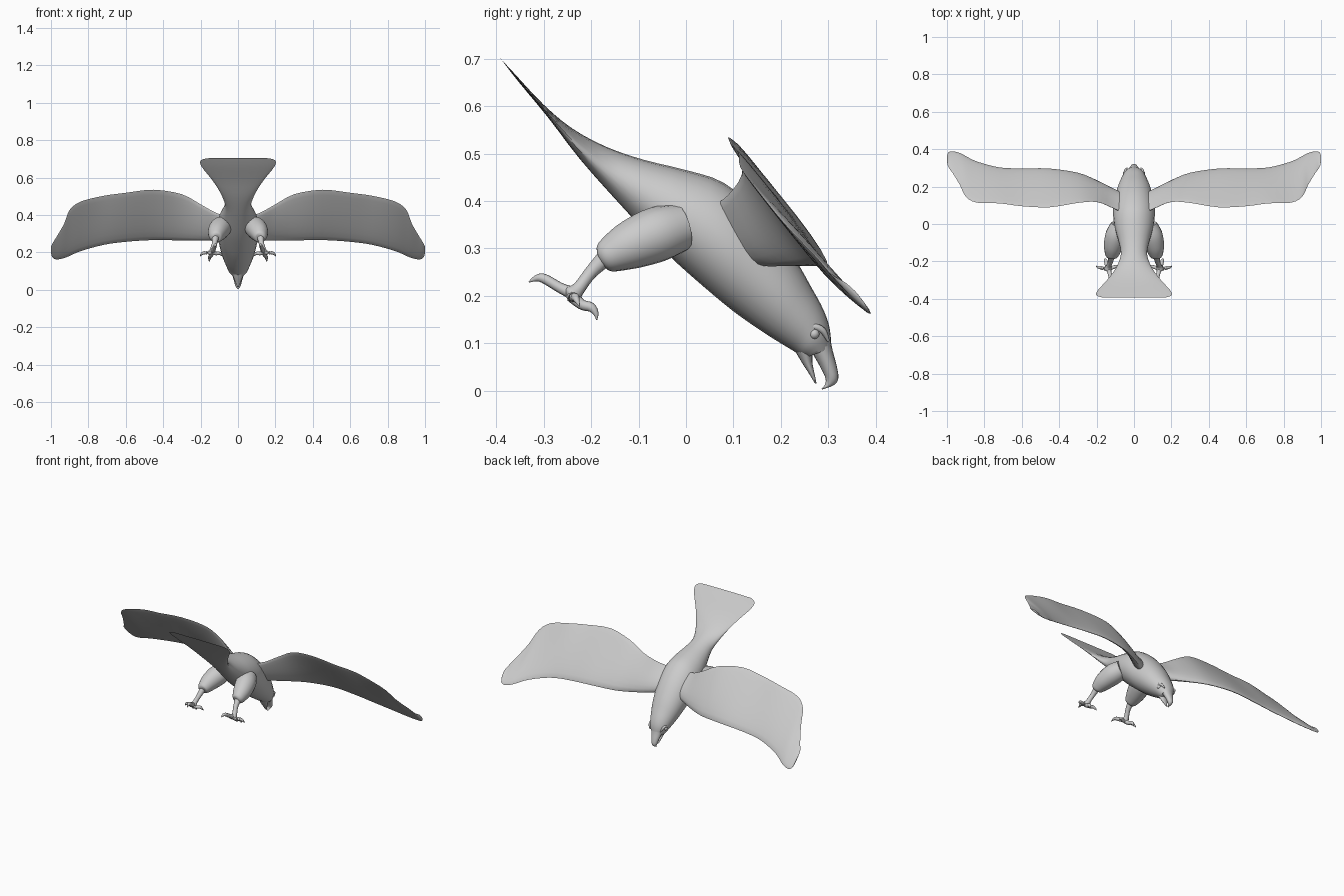
import bpy, bmesh, math
from mathutils import Vector

old = bpy.data.objects.get("Cube")
if old:
    bpy.data.objects.remove(old, do_unlink=True)

grey = bpy.data.materials.new("plain_grey")
grey.use_nodes = True
grey.diffuse_color = (0.6, 0.6, 0.6, 1)
grey.node_tree.nodes["Principled BSDF"].inputs["Base Color"].default_value = (0.6, 0.6, 0.6, 1)


def resample(rows, steps):
    """Smooth Catmull-Rom interpolation through rows of numbers."""
    out = []
    for i in range(len(rows) - 1):
        p = [rows[max(i - 1, 0)], rows[i], rows[i + 1], rows[min(i + 2, len(rows) - 1)]]
        for s in range(steps):
            t = s / steps
            out.append([b + t / 2 * (c - a + t * (2*a - 5*b + 4*c - d + t * (3*(b - c) + d - a)))
                        for a, b, c, d in zip(*p)])
    return out + [list(rows[-1])]


def loft(name, rings, side=1):
    """Skin closed rings into a capped, smooth shaded solid."""
    bm = bmesh.new()
    vs = [[bm.verts.new((p[0] * side, p[1], p[2])) for p in ring] for ring in rings]
    n = len(vs[0])
    for a, b in zip(vs, vs[1:]):
        for i in range(n):
            j = (i + 1) % n
            bm.faces.new((a[i], a[j], b[j], b[i]))
    bm.faces.new(vs[0])
    bm.faces.new(vs[-1])
    bmesh.ops.recalc_face_normals(bm, faces=bm.faces)
    me = bpy.data.meshes.new(name)
    bm.to_mesh(me)
    bm.free()
    me.materials.append(grey)
    ob = bpy.data.objects.new(name, me)
    bpy.context.collection.objects.link(ob)
    bpy.ops.object.select_all(action='DESELECT')
    ob.select_set(True)
    bpy.context.view_layer.objects.active = ob
    bpy.ops.object.shade_smooth_by_angle(angle=math.radians(50))
    return ob


def sections(rows, steps=3, n=24):
    """Elliptic rings from rows of top y, top z, bottom y, bottom z, half width."""
    rings = []
    for ty, tz, by, bz, w in resample(rows, steps):
        top, low = Vector((0, ty, tz)), Vector((0, by, bz))
        mid, half = (top + low) / 2, (top - low) / 2
        rings.append([mid + half * math.cos(a) + Vector((w * math.sin(a), 0, 0))
                      for a in (2 * math.pi * i / n for i in range(n))])
    return rings


def tube(name, rows, side, steps=4, n=10):
    """Tapering round limb through rows of x, y, z, radius."""
    pts = resample(rows, steps)
    rings = []
    for i, p in enumerate(pts):
        t = Vector(pts[min(i + 1, len(pts) - 1)][:3]) - Vector(pts[max(i - 1, 0)][:3])
        u = t.cross(Vector((1, 0.2, 0))).normalized()
        v = t.cross(u).normalized()
        rings.append([Vector(p[:3]) + p[3] * (u * math.cos(a) + v * math.sin(a))
                      for a in (2 * math.pi * k / n for k in range(n))])
    return loft(name, rings, side)


# Body from fanned tail to face
loft("body_and_tail", sections([
    (-.394, .704, -.391, .701, .17), (-.385, .694, -.38, .686, .20),
    (-.36, .667, -.352, .65, .195), (-.30, .603, -.29, .575, .14),
    (-.24, .553, -.225, .49, .095), (-.17, .515, -.15, .405, .07),
    (-.09, .487, -.08, .33, .085), (0, .465, -.02, .27, .105),
    (.08, .438, .06, .20, .112), (.16, .37, .11, .16, .103),
    (.225, .285, .165, .122, .088), (.263, .22, .20, .10, .073),
    (.29, .17, .225, .085, .06), (.303, .13, .24, .075, .05),
    (.306, .09, .252, .07, .034)]))

# Hooked upper beak and open lower beak
loft("upper_beak", sections([
    (.304, .11, .262, .09, .036), (.309, .085, .267, .078, .031),
    (.317, .055, .283, .05, .023), (.321, .028, .294, .026, .016),
    (.313, .013, .292, .012, .009), (.287, .003, .285, .004, .003)], n=16))
loft("lower_beak", sections([
    (.268, .09, .232, .08, .032), (.266, .063, .245, .058, .022),
    (.27, .04, .258, .038, .014), (.275, .016, .272, .015, .004)], n=16))

# Wing stations: x, leading y z, trailing y z, thickness
WING = [
    (.05, .165, .28, .07, .40, .07), (.12, .20, .272, .10, .42, .055),
    (.20, .24, .268, .127, .462, .042), (.30, .28, .268, .12, .515, .034),
    (.45, .302, .27, .095, .539, .028), (.60, .302, .26, .10, .522, .024),
    (.72, .307, .243, .115, .505, .022), (.84, .338, .21, .118, .475, .02),
    (.90, .367, .184, .15, .43, .018), (.93, .382, .172, .21, .355, .016),
    (.97, .391, .164, .275, .285, .012), (.992, .385, .175, .305, .25, .01),
    (1.0, .365, .20, .335, .23, .005)]

# Leg and claw paths: x, y, z, radius
THIGH = [(.075, -.01, .345, .05), (.095, -.06, .33, .058), (.11, -.115, .308, .052),
         (.117, -.155, .289, .04), (.12, -.174, .28, .03), (.12, -.18, .277, .015)]
SHANK = [(.12, -.165, .285, .02), (.125, -.20, .25, .014), (.135, -.225, .217, .014),
         (.138, -.24, .202, .02), (.138, -.247, .196, .01)]
TOES = {
    "hind_toe": [(.137, -.237, .205, .014), (.13, -.265, .217, .011),
                 (.122, -.30, .237, .01), (.118, -.318, .236, .006), (.116, -.331, .229, .001)],
    "middle_toe": [(.138, -.24, .20, .014), (.145, -.22, .182, .011),
                   (.15, -.20, .176, .01), (.153, -.19, .163, .006), (.154, -.188, .149, .001)],
    "outer_toe": [(.14, -.24, .20, .013), (.16, -.238, .197, .01),
                  (.182, -.233, .197, .009), (.195, -.23, .19, .006), (.202, -.224, .178, .001)],
    "inner_toe": [(.136, -.24, .20, .013), (.118, -.234, .194, .01),
                  (.10, -.228, .195, .009), (.09, -.224, .188, .006), (.082, -.218, .177, .001)],
}

for label, side in (("left", 1), ("right", -1)):
    # Wing with rounded leading edge
    rings = []
    for x, ly, lz, ty, tz, th in resample(WING, 3):
        lead, trail = Vector((x, ly, lz)), Vector((x, ty, tz))
        chord = trail - lead
        up = Vector((0, chord.z, -chord.y)).normalized()
        ring = []
        for k in range(20):
            a = 2 * math.pi * k / 20
            t = (1 - math.cos(a)) / 2
            bulge = th * 0.5 * math.sin(a) * (1.2 - 0.7 * t)
            ring.append(lead + chord * t + up * (bulge - th * 0.25))
        rings.append(ring)
    loft(label + "_wing", rings, side)

    # Leg, foot and claws
    tube(label + "_thigh", THIGH, side, n=18)
    tube(label + "_shank", SHANK, side)
    for toe, path in TOES.items():
        tube(label + "_" + toe, path, side, n=8)

    # Eye and brow ridge
    bpy.ops.mesh.primitive_uv_sphere_add(segments=16, ring_count=10, radius=0.011,
                                         location=(.049 * side, .27, .12))
    eye = bpy.context.object
    eye.name = label + "_eye"
    eye.data.materials.append(grey)
    bpy.ops.object.shade_smooth()
    tube(label + "_brow", [(.046, .25, .128, .004), (.05, .266, .136, .007),
                           (.045, .288, .127, .007), (.036, .30, .105, .003)], side, n=8)
